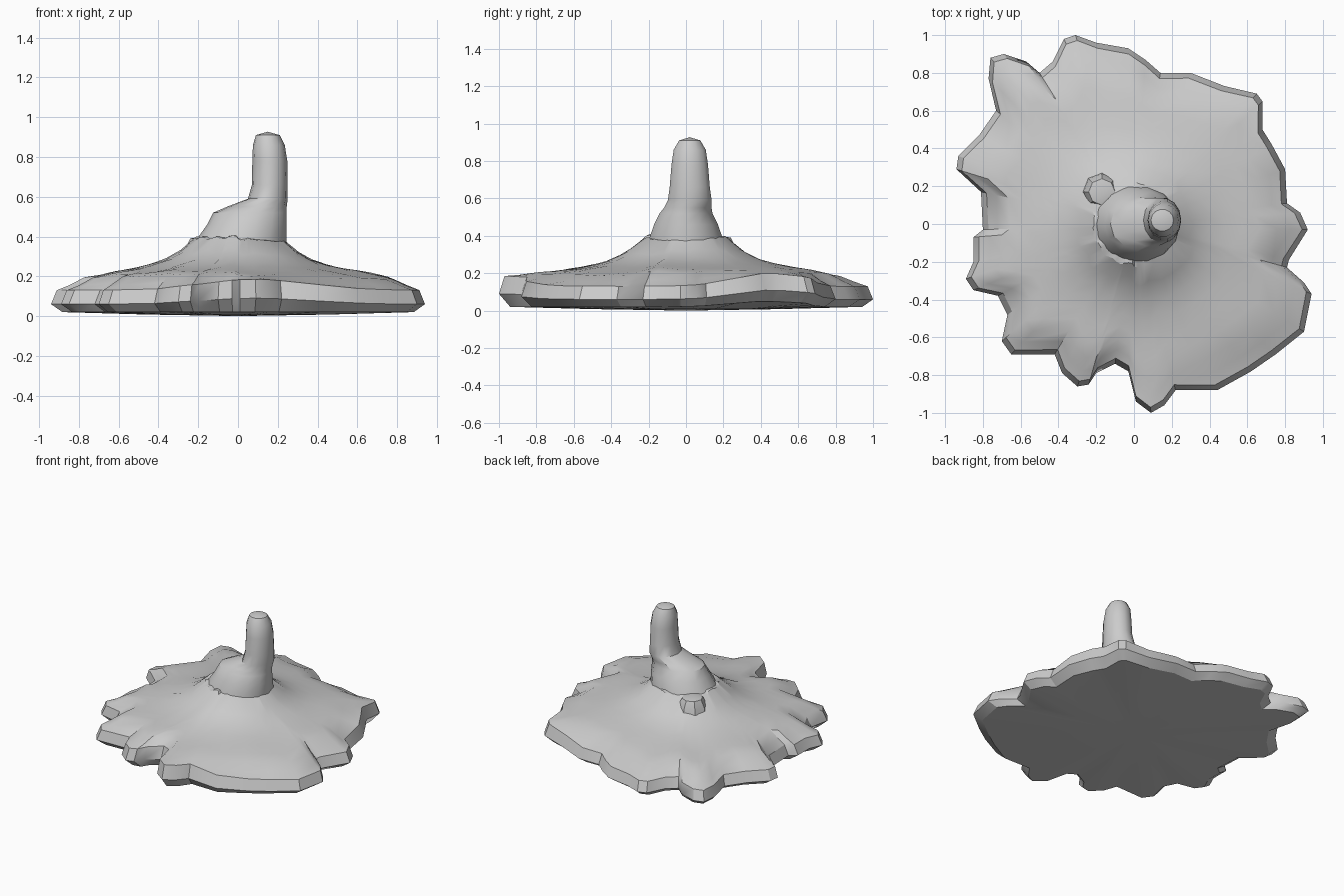
import bpy, bmesh, math

if "Cube" in bpy.data.objects:
    bpy.data.objects.remove(bpy.data.objects["Cube"])

# Ragged shoreline seen from above
SHORE = [(.92,-.03),(.88,.06),(.81,.11),(.80,.29),(.73,.42),(.68,.50),(.68,.65),(.65,.69),
         (.48,.73),(.30,.80),(.14,.80),(.06,.87),(-.03,.93),(-.20,.96),(-.31,1.0),(-.37,.98),
         (-.43,.86),(-.50,.80),(-.57,.86),(-.69,.90),(-.76,.88),(-.77,.77),(-.73,.60),
         (-.82,.47),(-.93,.36),(-.94,.29),(-.81,.17),(-.80,-.03),(-.85,-.07),(-.85,-.20),
         (-.89,-.29),(-.85,-.35),(-.72,-.38),(-.67,-.48),(-.70,-.62),(-.65,-.69),(-.42,-.69),
         (-.38,-.79),(-.30,-.86),(-.24,-.85),(-.20,-.79),(-.10,-.74),(-.03,-.78),(.01,-.94),
         (.09,-1.0),(.16,-.96),(.22,-.88),(.44,-.88),(.62,-.78),(.75,-.69),(.90,-.57),
         (.94,-.37),(.90,-.31),(.81,-.23),(.82,-.19)]
# Hill slope: distance from centre, height
SLOPE = [(0,.42),(.2,.41),(.24,.37),(.3,.32),(.4,.265),(.55,.225),(.75,.195),(1.2,.15)]


def hill(d):
    for (d0, h0), (d1, h1) in zip(SLOPE, SLOPE[1:]):
        if d <= d1:
            return h0 + (h1 - h0) * (d - d0) / (d1 - d0)
    return SLOPE[-1][1]


def bell(angle, centre, width):
    diff = (angle - centre + 180) % 360 - 180
    return math.exp(-(diff / width) ** 2)


def loft(name, rings, low, high):
    """Skin a stack of equal rings and close it with a centre point at each end."""
    bm = bmesh.new()
    rows = [[bm.verts.new(p) for p in ring] for ring in rings]
    n = len(rows[0])
    a, b = bm.verts.new(low), bm.verts.new(high)
    for i in range(n):
        j = (i + 1) % n
        for r, s in zip(rows, rows[1:]):
            bm.faces.new((r[i], r[j], s[j], s[i]))
        bm.faces.new((a, rows[0][j], rows[0][i]))
        bm.faces.new((b, rows[-1][i], rows[-1][j]))
    bmesh.ops.recalc_face_normals(bm, faces=bm.faces)
    mesh = bpy.data.meshes.new(name)
    bm.to_mesh(mesh)
    bm.free()
    ob = bpy.data.objects.new(name, mesh)
    bpy.context.collection.objects.link(ob)
    bpy.ops.object.select_all(action='DESELECT')
    ob.select_set(True)
    bpy.context.view_layer.objects.active = ob
    bpy.ops.object.shade_smooth_by_angle(angle=math.radians(32))
    return ob


def inset(p, amount):
    k = 1 - amount / math.hypot(*p)
    return p[0] * k, p[1] * k


# Island: underside rim, blunt shore edge, then rings climbing the hill
under, edge, lip = [], [], []
rims = []
for p in SHORE:
    ang = math.degrees(math.atan2(p[1], p[0]))
    ne, south = bell(ang, 33, 20), bell(ang, -85, 25)
    rim = .13 + .07 * ne + .055 * south
    rims.append(rim)
    under.append((*inset(p, .06), .02 + .03 * ne))
    edge.append((*p, .06 + .05 * ne + .03 * south))
    lip.append((*inset(p, .03), rim))
rings = [[(x * .5, y * .5, .008) for x, y in SHORE], under, edge, lip]
for t in (.08, .18, .30, .42, .54, .66, .78, .9):
    ring = []
    for p, rim in zip(SHORE, rims):
        r = math.hypot(*p)
        d = (r - .03) * (1 - t) + .15 * t
        x, y = p[0] / r * d, p[1] / r * d
        w = min(1, t / .2)
        z = rim * (1 - w) + hill(d) * w + .015 * min(1, t * 5) * (1 - t)
        z += .007 * math.sin(9 * x + 4 * y) * math.cos(11 * y - 3 * x) * (1 - t)
        ring.append((x, y, z))
    rings.append(ring)
loft("island", rings, (0, 0, 0), (0, 0, .42))

# Rock spire: shoulder leaning left, then a slim rounded pillar
#         x    y    z   rx   ry
SPIRE = [(.00, .00, .30, .24, .22), (.02, .00, .39, .225, .20), (.045, .00, .46, .20, .175),
         (.06, .00, .52, .185, .145), (.095, .01, .55, .15, .13), (.15, .02, .59, .10, .12),
         (.16, .02, .66, .09, .11), (.16, .02, .78, .088, .10), (.155, .02, .86, .08, .088),
         (.15, .02, .91, .06, .058)]
N = 14
rings = [[(x + rx * math.cos(i * math.tau / N), y + ry * math.sin(i * math.tau / N), z)
          for i in range(N)] for x, y, z, rx, ry in SPIRE]
loft("rock_spire", rings, (0, 0, .30), (.15, .02, .927))

# Small outcrop on the back left of the hill
rings = [[(-.17 + r * math.cos(i * math.tau / 8), .17 + r * math.sin(i * math.tau / 8), z)
          for i in range(8)] for z, r in ((.26, .11), (.34, .095), (.39, .07))]
loft("outcrop", rings, (-.17, .17, .26), (-.16, .16, .405))
